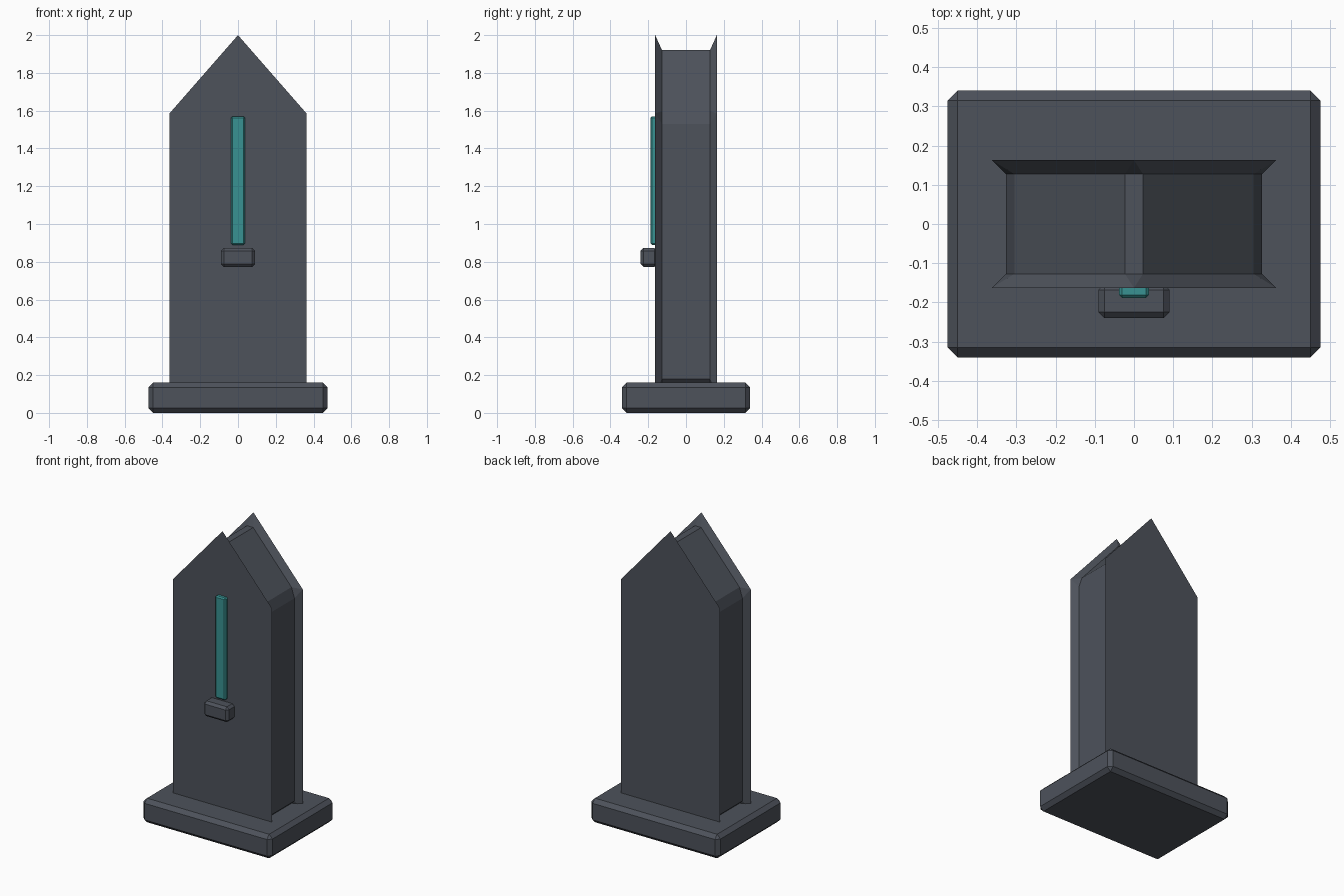
import bpy, bmesh

if "Cube" in bpy.data.objects:
    bpy.data.objects.remove(bpy.data.objects["Cube"])


def material(name, rgb):
    m = bpy.data.materials.new(name)
    m.diffuse_color = (*rgb, 1)
    m.use_nodes = True
    m.node_tree.nodes["Principled BSDF"].inputs["Base Color"].default_value = m.diffuse_color
    return m


stone = material("dark_slate", (0.075, 0.085, 0.105))
teal = material("teal", (0.04, 0.29, 0.29))


def finish(name, bm, mat):
    bmesh.ops.recalc_face_normals(bm, faces=bm.faces)
    me = bpy.data.meshes.new(name)
    bm.to_mesh(me)
    bm.free()
    me.materials.append(mat)
    ob = bpy.data.objects.new(name, me)
    bpy.context.collection.objects.link(ob)
    return ob


def box(name, lo, hi, bevel, mat):
    bm = bmesh.new()
    bmesh.ops.create_cube(bm, size=1)
    for v in bm.verts:
        v.co = [(a + b) / 2 + c * (b - a) for a, b, c in zip(lo, hi, v.co)]
    bmesh.ops.bevel(bm, geom=bm.edges[:], offset=bevel, segments=1,
                    profile=0.5, affect='EDGES')
    return finish(name, bm, mat)


# Chamfered plinth
box("plinth", (-0.475, -0.34, 0), (0.475, 0.34, 0.16), 0.025, stone)

# Pointed slab: full-size front and back faces flaring out from an inset core
outer = [(0.363, 0.12), (0.363, 1.585), (0, 2.0), (-0.363, 1.585), (-0.363, 0.12)]
half = [(0.302, 0.155), (0.327, 0.18), (0.327, 1.53), (0.305, 1.598), (0.023, 1.92)]
core = half + [(-x, z) for x, z in reversed(half)]  # two points per outer corner

bm = bmesh.new()
rings = []
for s in (-1, 1):
    face = [bm.verts.new((x, s * 0.163, z)) for x, z in outer]
    ring = [bm.verts.new((x, s * 0.127, z)) for x, z in core]
    bm.faces.new(face)
    for i in range(5):
        a, b = ring[2 * i], ring[2 * i + 1]
        bm.faces.new((face[i], a, b))
        bm.faces.new((face[i], b, ring[(2 * i + 2) % 10], face[(i + 1) % 5]))
    rings.append(ring)
for i in range(10):
    j = (i + 1) % 10
    bm.faces.new((rings[0][i], rings[0][j], rings[1][j], rings[1][i]))
finish("pointed_slab", bm, stone)

# Front details: inlaid strip and small ledge under it
box("teal_strip", (-0.038, -0.189, 0.89), (0.038, -0.15, 1.57), 0.008, teal)
box("small_ledge", (-0.091, -0.24, 0.772), (0.091, -0.152, 0.874), 0.016, stone)
